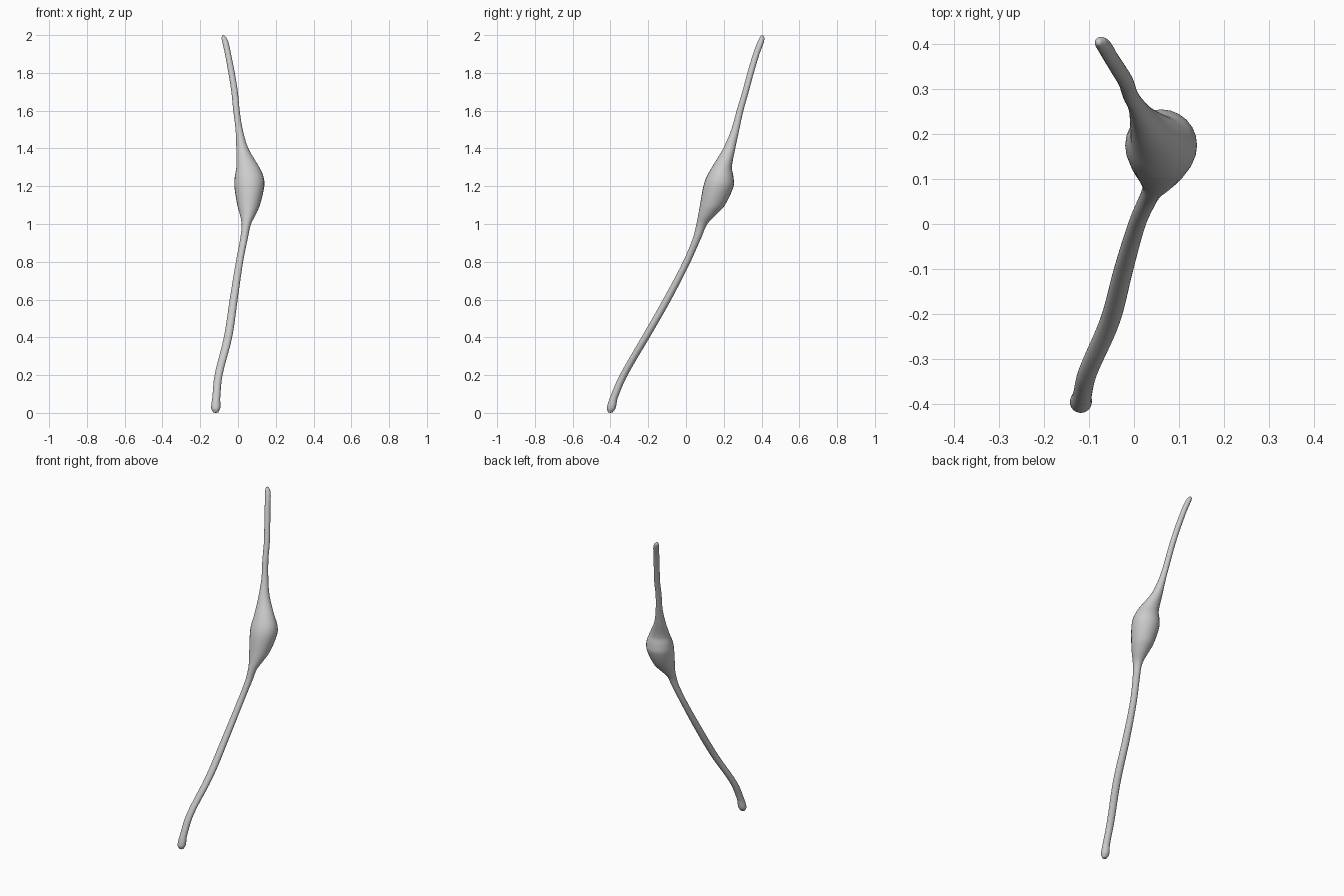
import bpy, bmesh
from math import cos, sin, pi

# Horizontal sections, bottom to top: z, centre x, centre y, half-width x, half-width y
SECTIONS = [
    (0.003, -0.118, -0.400, 0.014, 0.012),
    (0.025, -0.118, -0.396, 0.024, 0.023),
    (0.08, -0.115, -0.382, 0.021, 0.021),
    (0.20, -0.103, -0.330, 0.021, 0.021),
    (0.40, -0.053, -0.214, 0.022, 0.022),
    (0.60, -0.023, -0.100, 0.021, 0.022),
    (0.80, 0.008, 0.004, 0.019, 0.020),
    (0.93, 0.033, 0.060, 0.020, 0.022),
    (1.00, 0.044, 0.084, 0.025, 0.029),
    (1.05, 0.052, 0.113, 0.042, 0.048),
    (1.10, 0.056, 0.140, 0.060, 0.066),
    (1.20, 0.060, 0.172, 0.079, 0.080),
    (1.25, 0.059, 0.180, 0.076, 0.071),
    (1.30, 0.052, 0.190, 0.061, 0.053),
    (1.40, 0.023, 0.229, 0.032, 0.032),
    (1.50, 0.006, 0.261, 0.019, 0.021),
    (1.60, -0.008, 0.286, 0.017, 0.018),
    (1.70, -0.018, 0.315, 0.017, 0.017),
    (1.80, -0.034, 0.342, 0.017, 0.017),
    (1.90, -0.053, 0.372, 0.016, 0.017),
    (1.96, -0.066, 0.394, 0.016, 0.017),
    (1.985, -0.074, 0.402, 0.013, 0.013),
    (1.997, -0.078, 0.403, 0.006, 0.007),
]
SIDES, STEPS = 24, 5


def blend(p0, p1, p2, p3, t):
    """Smooth section between p1 and p2, allowing for uneven heights."""
    h = p2[0] - p1[0]
    out = []
    for a, b, c, d in zip(p0, p1, p2, p3):
        m1 = (c - a) / (p2[0] - p0[0]) * h
        m2 = (d - b) / (p3[0] - p1[0]) * h
        out.append((2*t**3 - 3*t*t + 1) * b + (t**3 - 2*t*t + t) * m1
                   + (3*t*t - 2*t**3) * c + (t**3 - t*t) * m2)
    return out


# Interpolated stack of sections
stack = []
n = len(SECTIONS)
for i in range(n - 1):
    quad = [SECTIONS[max(0, min(n - 1, i + k))] for k in (-1, 0, 1, 2)]
    stack += [blend(*quad, s / STEPS) for s in range(STEPS)]
stack.append(SECTIONS[-1])

# Cell with swollen body and two long processes
bm = bmesh.new()
rings = []
for z, x, y, rx, ry in stack:
    rings.append([bm.verts.new((x + rx * cos(2*pi*k/SIDES), y + ry * sin(2*pi*k/SIDES), z))
                  for k in range(SIDES)])
for a, b in zip(rings, rings[1:]):
    for k in range(SIDES):
        j = (k + 1) % SIDES
        bm.faces.new((a[k], a[j], b[j], b[k]))

# Rounded tips
for ring, z, flip in ((rings[0], 0.0, True), (rings[-1], 2.0, False)):
    x = sum(v.co.x for v in ring) / SIDES
    y = sum(v.co.y for v in ring) / SIDES
    tip = bm.verts.new((x, y, z))
    for k in range(SIDES):
        j = (k + 1) % SIDES
        bm.faces.new((ring[j], ring[k], tip) if flip else (ring[k], ring[j], tip))

for f in bm.faces:
    f.smooth = True
mesh = bpy.data.meshes.new("nerve_cell")
bm.to_mesh(mesh)
bm.free()
bpy.context.collection.objects.link(bpy.data.objects.new("nerve_cell", mesh))
